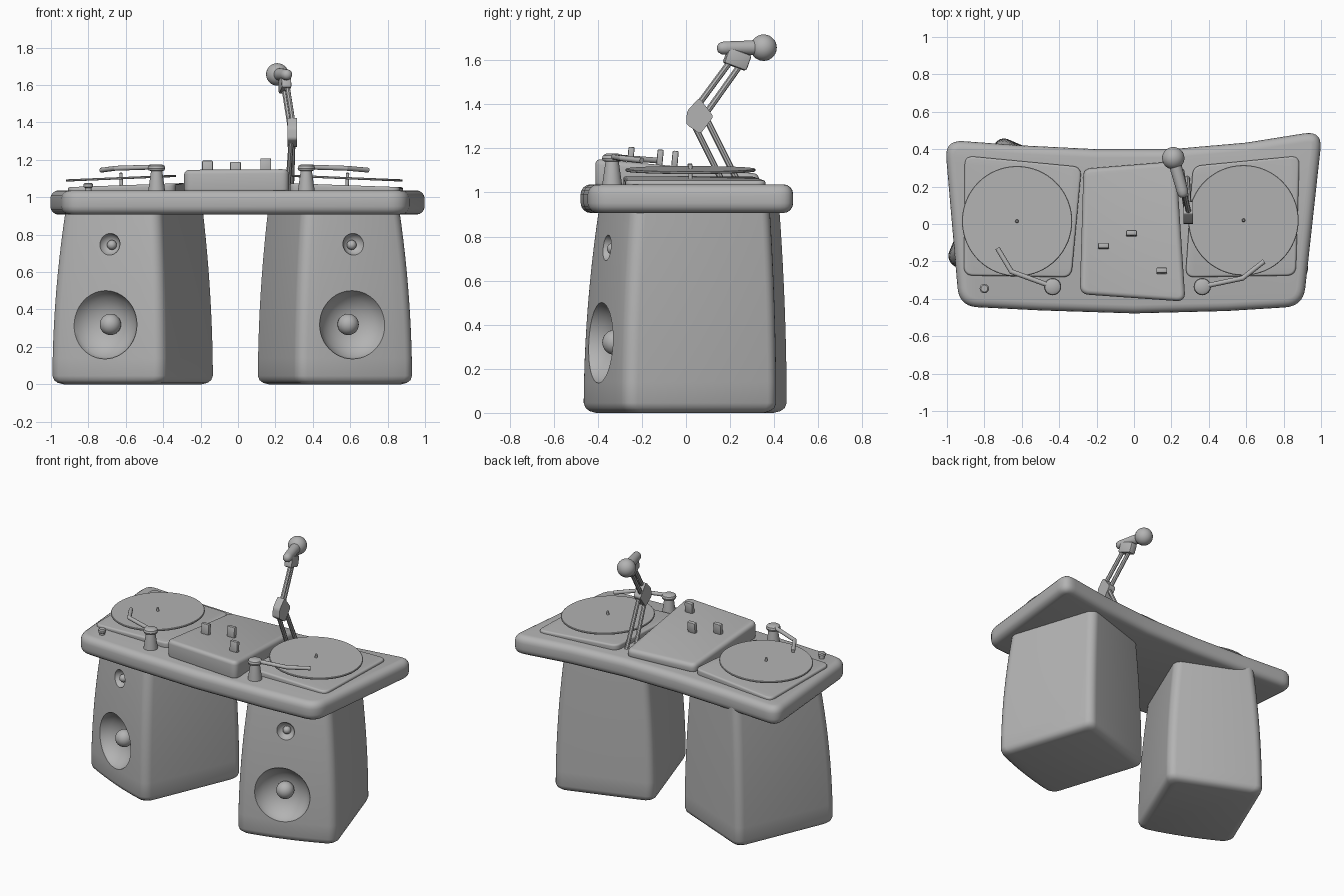
import bpy, bmesh, math
from mathutils import Vector, Matrix

if "Cube" in bpy.data.objects:
    bpy.data.objects.remove(bpy.data.objects["Cube"])

grey = bpy.data.materials.new("plain_grey")
grey.diffuse_color = (0.45, 0.45, 0.45, 1)
grey.use_nodes = True
grey.node_tree.nodes["Principled BSDF"].inputs["Base Color"].default_value = grey.diffuse_color


def finish(name, bm, matrix=None, smooth=True):
    """Turn a bmesh into a named, smooth-by-angle object."""
    bmesh.ops.recalc_face_normals(bm, faces=bm.faces)
    me = bpy.data.meshes.new(name)
    bm.to_mesh(me)
    bm.free()
    me.materials.append(grey)
    ob = bpy.data.objects.new(name, me)
    bpy.context.collection.objects.link(ob)
    if matrix:
        ob.matrix_world = matrix
    if smooth:
        shade(ob)
    return ob


def activate(ob):
    bpy.ops.object.select_all(action='DESELECT')
    ob.select_set(True)
    bpy.context.view_layer.objects.active = ob


def shade(ob):
    activate(ob)
    bpy.ops.object.shade_smooth_by_angle(angle=math.radians(35))


def apply_mod(ob, mod):
    activate(ob)
    bpy.ops.object.modifier_apply(modifier=mod.name)


def skin(bm, rings):
    """Join closed rings of points and cap both ends."""
    vr = [[bm.verts.new(p) for p in ring] for ring in rings]
    n = len(vr[0])
    for a, b in zip(vr, vr[1:]):
        for i in range(n):
            bm.faces.new((a[i], a[(i + 1) % n], b[(i + 1) % n], b[i]))
    bm.faces.new(vr[0])
    bm.faces.new(vr[-1])


def round_outline(points):
    """Points are (x, y) or (x, y, corner size)."""
    out = []
    for i, p in enumerate(points):
        c = Vector(p[:2])
        if len(p) == 2:
            out.append(c)
            continue
        a = Vector(points[i - 1][:2]) - c
        b = Vector(points[(i + 1) % len(points)][:2]) - c
        s, e = c + a.normalized() * p[2], c + b.normalized() * p[2]
        for k in range(8):
            t = k / 7
            out.append(s * (1 - t) ** 2 + c * 2 * t * (1 - t) + e * t * t)
    return out


def slab(name, points, z0, top, bevel):
    """Rounded plate whose top height is a function of x and y."""
    pts = round_outline(points)
    bm = bmesh.new()
    skin(bm, [[(p.x, p.y, z0) for p in pts], [(p.x, p.y, top(p.x, p.y)) for p in pts]])
    ob = finish(name, bm, smooth=False)
    m = ob.modifiers.new("round", 'BEVEL')
    m.width, m.segments, m.limit_method = bevel, 4, 'ANGLE'
    m.angle_limit = math.radians(45)
    apply_mod(ob, m)
    shade(ob)
    return ob


def lathe(name, profile, matrix, n=32, smooth=True):
    """Profile of (radius, height), turned about local z."""
    bm = bmesh.new()
    skin(bm, [[(r * math.cos(math.tau * i / n), r * math.sin(math.tau * i / n), h)
               for i in range(n)] for r, h in profile])
    return finish(name, bm, matrix, smooth)


def ball(name, pos, r):
    bm = bmesh.new()
    bmesh.ops.create_uvsphere(bm, u_segments=24, v_segments=14, radius=r)
    return finish(name, bm, Matrix.Translation(pos))


def between(a, b):
    a, b = Vector(a), Vector(b)
    rot = (b - a).to_track_quat('Z', 'Y').to_matrix().to_4x4()
    return Matrix.Translation(a) @ rot, (b - a).length


def rod(name, a, b, r, n=12):
    m, length = between(a, b)
    return lathe(name, [(r, 0), (r, length)], m, n)


def box(name, pos, size, rot=(0, 0, 0), bevel=0.006):
    bm = bmesh.new()
    bmesh.ops.create_cube(bm, size=1, matrix=Matrix.Diagonal((*size, 1)))
    bmesh.ops.bevel(bm, geom=bm.edges[:], offset=bevel, segments=2, affect='EDGES', profile=0.5)
    r = Matrix.Rotation(rot[2], 4, 'Z') @ Matrix.Rotation(rot[0], 4, 'X')
    return finish(name, bm, Matrix.Translation(pos) @ r)


# Table top: bowed front, hollowed back
slab("table_top", [(-0.935, -0.44, 0.1), (-0.5, -0.462), (0, -0.478), (0.5, -0.465),
                   (0.905, -0.44, 0.1), (1.008, 0.5, 0.1), (0.6, 0.435), (0.2, 0.4),
                   (-0.2, 0.4), (-0.6, 0.42), (-1.012, 0.45, 0.1)],
     0.907, lambda x, y: 1.037, 0.045)


# Speaker cabinets, tapering upward with a slightly bowed front
def cabinet_ring(z, inset):
    t = (z / 0.95) ** 2
    w, f, b, r = 0.33 - 0.055 * t - inset, 0.36 - 0.06 * t - inset, 0.37 - 0.015 * t - inset, 0.055
    pts = []
    for cx, cy, a0 in ((1, b - r, 0), (-1, b - r, 90), (-1, r - f, 180), (1, r - f, 270)):
        if a0 == 270:
            pts += [((w - r) * k / 4, -f) for k in range(-3, 4)]
        for k in range(7):
            a = math.radians(a0 + 15 * k)
            pts.append((cx * (w - r) + r * math.cos(a), cy + r * math.sin(a)))
    return [(x, y - (0.02 * (1 - (x / w) ** 2) if y < 0 else 0), z) for x, y in pts]


def speaker(side, cx, cy, deg, wx, tx):
    m = Matrix.Translation((cx, cy, 0)) @ Matrix.Rotation(math.radians(deg), 4, 'Z')
    bm = bmesh.new()
    levels = [(0, 0.045), (0.008, 0.022), (0.022, 0.007), (0.045, 0)]
    levels += [(0.05 + 0.09 * i, 0) for i in range(1, 11)]
    skin(bm, [cabinet_ring(z, s) for z, s in levels])
    cab = finish(side + "_speaker_cabinet", bm, m, smooth=False)
    # Dishes cut into the front
    dishes = ((wx, 0.32, [(0.05, 0.265), (0.1, 0.28), (0.145, 0.31), (0.172, 0.345),
                          (0.184, 0.37), (0.187, 0.45)]),
              (tx, 0.75, [(0.02, 0.30), (0.04, 0.31), (0.055, 0.33), (0.062, 0.36), (0.064, 0.45)]))
    for x, z, profile in dishes:
        cutter = lathe("dish_cutter", profile,
                       m @ Matrix.Translation((x, 0, z)) @ Matrix.Rotation(math.pi / 2, 4, 'X'), 48)
        cutter.hide_render = True
        bpy.context.view_layer.update()
        mod = cab.modifiers.new("dish", 'BOOLEAN')
        mod.operation, mod.object, mod.solver = 'DIFFERENCE', cutter, 'EXACT'
        apply_mod(cab, mod)
        bpy.data.objects.remove(cutter)
    shade(cab)
    ball(side + "_woofer_dome", m @ Vector((wx, -0.30, 0.32)), 0.057)
    ball(side + "_tweeter_dome", m @ Vector((tx, -0.315, 0.745)), 0.026)


speaker("left", -0.565, 0.005, -23, 0.0, 0.015)
speaker("right", 0.52, -0.03, 18, -0.025, -0.01)

# Turntables: plinth, platter and spindle, tilted slightly outward
decks = (("left", -0.625, 0.015, 1, [(-0.91, -0.275, 0.05), (-0.335, -0.285, 0.05),
                                     (-0.28, 0.305, 0.05), (-0.905, 0.365, 0.05)]),
         ("right", 0.585, 0.02, -1, [(0.275, -0.285, 0.05), (0.865, -0.275, 0.05),
                                     (0.885, 0.365, 0.05), (0.315, 0.31, 0.05)]))
for side, cx, cy, s, outline in decks:
    slab(side + "_turntable_base", outline, 1.02,
         lambda x, y: 1.064 + s * 0.035 * (x - cx), 0.012)
    tilt = Matrix.Translation((cx, cy, 1.102)) @ Matrix.Rotation(-s * math.radians(2.4), 4, 'Y')
    lathe(side + "_record", [(0.292, -0.006), (0.295, -0.003), (0.295, 0.003), (0.292, 0.006)], tilt, 64)
    lathe(side + "_spindle", [(0.009, -0.045), (0.009, 0.025), (0.005, 0.03)], tilt, 16)

# Tonearms: tapered post, round cap, bent arm
arms = (("left", (-0.435, -0.335), (-0.655, -0.255), (-0.73, -0.13)),
        ("right", (0.365, -0.335), (0.58, -0.29), (0.695, -0.2)))
for side, p, q, r in arms:
    lathe(side + "_tonearm_post", [(0.046, 1.02), (0.045, 1.035), (0.03, 1.14), (0.042, 1.143),
                                   (0.046, 1.155), (0.042, 1.168), (0.028, 1.176)],
          Matrix.Translation((*p, 0)))
    rod(side + "_tonearm", (*p, 1.162), (*q, 1.155), 0.013)
    ball(side + "_tonearm_bend", (*q, 1.155), 0.013)
    rod(side + "_tonearm_tip", (*q, 1.155), (*r, 1.145), 0.013)

# Start button
lathe("start_button", [(0.018, 1.02), (0.018, 1.05), (0.025, 1.055), (0.025, 1.07), (0.018, 1.077)],
      Matrix.Translation((-0.8, -0.345, 0)))

# Mixer with sloping top and three knobs
mixer_top = lambda x, y: 1.115 - 0.09 * y
slab("mixer", [(-0.29, -0.375, 0.05), (0.275, -0.415, 0.05), (0.225, 0.335, 0.04), (-0.27, 0.295, 0.04)],
     1.02, mixer_top, 0.025)
for i, (x, y) in enumerate(((-0.163, -0.118), (-0.013, -0.05), (0.148, -0.25))):
    box("mixer_knob_%d" % (i + 1), (x, y, mixer_top(x, y) + 0.032), (0.058, 0.028, 0.075),
        (math.radians(-5), 0, 0))

# Microphone boom: paired struts, elbow plate and clamp
struts = (((0.265, 0.175, 1.03), (0.285, 0.035, 1.31)), ((0.285, 0.245, 1.03), (0.295, 0.085, 1.35)),
          ((0.295, 0.05, 1.39), (0.262, 0.205, 1.6)), ((0.28, 0.095, 1.365), (0.245, 0.255, 1.59)))
for i, (a, b) in enumerate(struts):
    rod("boom_strut_%d" % (i + 1), a, b, 0.014, 8)

bm = bmesh.new()
elbow = round_outline([(0.0, 1.31, 0.015), (0.065, 1.265, 0.015), (0.125, 1.345, 0.015),
                       (0.06, 1.43, 0.015), (0.005, 1.37, 0.015)])
skin(bm, [[(x, p.x, p.y) for p in elbow] for x in (0.264, 0.316)])
finish("boom_elbow", bm)
box("microphone_clamp", (0.25, 0.232, 1.605), (0.055, 0.11, 0.075), (math.radians(-20), 0, 0.17), 0.01)

# Microphone: rounded handle and ball head
m, length = between((0.268, 0.142, 1.655), (0.215, 0.335, 1.657))
lathe("microphone_handle", [(0.008, 0), (0.02, 0.006), (0.028, 0.02), (0.03, 0.04),
                            (0.034, length)], m, 24)
ball("microphone_head", (0.21, 0.352, 1.657), 0.06)
